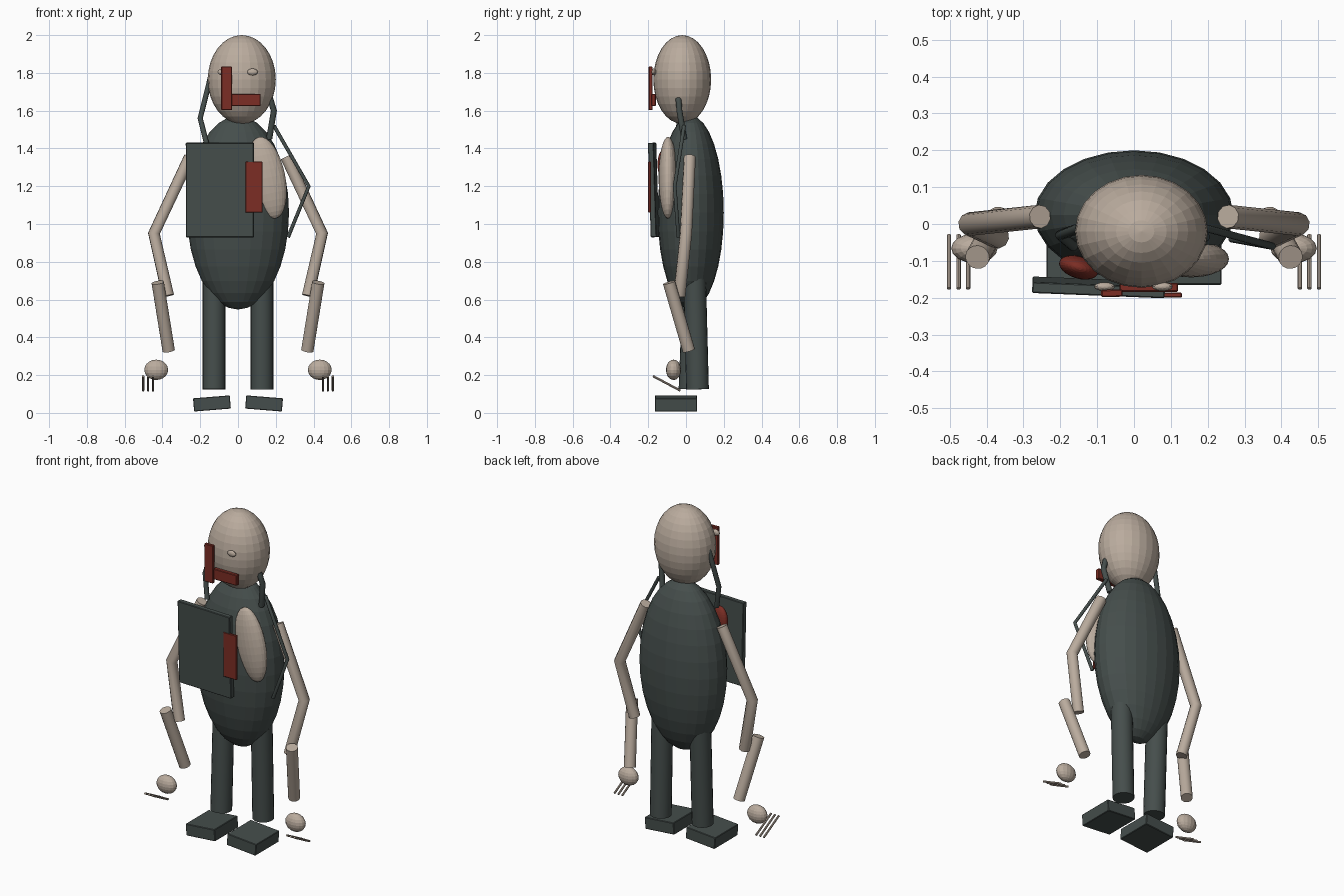
import bpy
from mathutils import Vector

if "Cube" in bpy.data.objects:
    bpy.data.objects.remove(bpy.data.objects["Cube"], do_unlink=True)


def material(name, rgb):
    m = bpy.data.materials.new(name)
    m.use_nodes = True
    m.diffuse_color = (*rgb, 1)
    m.node_tree.nodes["Principled BSDF"].inputs["Base Color"].default_value = (*rgb, 1)
    return m


CREAM = material("cream", (0.49, 0.41, 0.34))
DARK = material("dark_slate", (0.06, 0.076, 0.072))
RED = material("dark_red", (0.2, 0.027, 0.018))


def finish(name, mat):
    ob = bpy.context.object
    ob.name = name
    ob.data.materials.append(mat)
    return ob


def ellipsoid(name, loc, radii, mat, rot=(0, 0, 0), seg=24, rings=16):
    bpy.ops.mesh.primitive_uv_sphere_add(segments=seg, ring_count=rings, radius=1,
                                         location=loc, rotation=rot)
    bpy.context.object.scale = radii
    return finish(name, mat)


def box(name, loc, size, mat, rot=(0, 0, 0), bevel=0.003):
    bpy.ops.mesh.primitive_cube_add(size=1, location=loc, rotation=rot)
    ob = finish(name, mat)
    ob.scale = size
    bpy.ops.object.transform_apply(location=False, rotation=False, scale=True)
    mod = ob.modifiers.new("edge", "BEVEL")
    mod.width = bevel
    mod.segments = 1
    return ob


def rod(name, a, b, radius, mat, sides=16):
    a, b = Vector(a), Vector(b)
    d = b - a
    bpy.ops.mesh.primitive_cylinder_add(vertices=sides, radius=radius, depth=d.length,
                                        location=(a + b) / 2,
                                        rotation=d.to_track_quat("Z", "Y").to_euler())
    bpy.ops.object.shade_smooth_by_angle()
    return finish(name, mat)


def tube(name, points, radius, mat):
    # bent tube with mitred joints and closed ends
    cu = bpy.data.curves.new(name, "CURVE")
    cu.dimensions = "3D"
    cu.bevel_depth = radius
    cu.bevel_resolution = 3
    cu.use_fill_caps = True
    sp = cu.splines.new("POLY")
    sp.points.add(len(points) - 1)
    for p, co in zip(sp.points, points):
        p.co = (*co, 1)
    cu.materials.append(mat)
    ob = bpy.data.objects.new(name, cu)
    bpy.context.collection.objects.link(ob)
    return ob


# Head, body and chest patch
ellipsoid("head", (0.02, -0.02, 1.765), (0.18, 0.153, 0.235), CREAM)
ellipsoid("body", (0, 0.025, 1.06), (0.27, 0.175, 0.513), DARK)
ellipsoid("chest_patch", (0.155, -0.095, 1.245), (0.095, 0.05, 0.22), CREAM, (0, -0.2, 0))
ellipsoid("red_pouch", (-0.15, -0.118, 1.315), (0.055, 0.03, 0.08), RED, (0, 0, -0.3))

# Face: eyes and the two red bars
for side, x in (("right", -0.08), ("left", 0.077)):
    ellipsoid(side + "_eye", (x, -0.17, 1.805), (0.028, 0.012, 0.018), CREAM, seg=16, rings=8)
box("face_bar_upright", (-0.06, -0.188, 1.718), (0.058, 0.02, 0.23), RED, (0, 0, 0.03))
box("face_bar_level", (0.04, -0.172, 1.656), (0.16, 0.024, 0.064), RED)

# Board hung on the front, with its red tab
box("front_board", (-0.096, -0.172, 1.18), (0.36, 0.03, 0.5), DARK, (0.03, 0, -0.04))
box("board_tab", (0.085, -0.193, 1.195), (0.09, 0.014, 0.27), RED)

# Straps
tube("right_head_strap",
     [(-0.145, -0.01, 1.78), (-0.2, -0.03, 1.56), (-0.165, -0.06, 1.42)], 0.014, DARK)
tube("left_head_strap",
     [(0.17, -0.04, 1.665), (0.19, -0.035, 1.6), (0.165, -0.01, 1.45)], 0.016, DARK)
tube("left_side_strap",
     [(0.19, -0.01, 1.52), (0.375, -0.06, 1.2), (0.265, -0.04, 0.93)], 0.01, DARK)

# Limbs, one set for each side
for side, s in (("right", -1), ("left", 1)):
    tube(side + "_upper_arm",
         [(s * 0.255, 0.02, 1.355), (s * 0.445, 0, 0.95), (s * 0.37, -0.035, 0.62)],
         0.032, CREAM)
    rod(side + "_forearm", (s * 0.425, -0.09, 0.69), (s * 0.367, 0.015, 0.33), 0.033, CREAM)
    ellipsoid(side + "_hand", (s * 0.433, -0.066, 0.228), (0.063, 0.04, 0.054), CREAM,
              seg=16, rings=10)
    for i in range(3):
        x = s * (0.45 + 0.026 * i)
        rod(f"{side}_finger_{i + 1}", (x, -0.175, 0.195), (x, -0.03, 0.118), 0.006, CREAM, 8)
    rod(side + "_leg", (s * 0.127, 0.045, 0.74), (s * 0.127, 0.041 + s * 0.02, 0.125),
        0.06, DARK, 20)
    box(side + "_foot", (s * 0.138, -0.053, 0.05), (0.195, 0.224, 0.07), DARK,
        (0, s * 0.08, 0))
